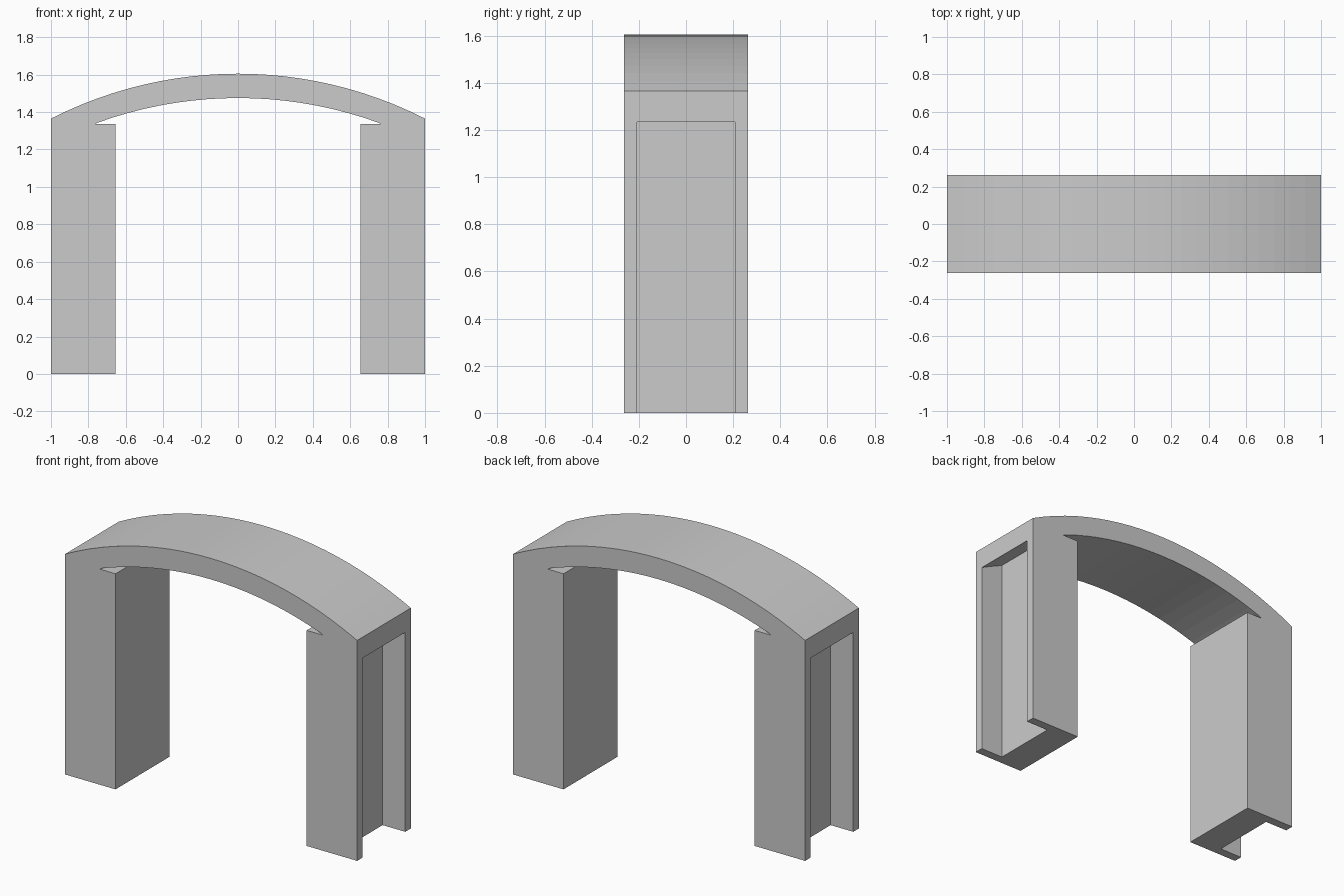
import bpy, bmesh
from math import sqrt

if "Cube" in bpy.data.objects:
    bpy.data.objects.remove(bpy.data.objects["Cube"])

R = 2.203          # radius of both arch curves
SEGMENTS = 24


def arc(x0, x1, crown, n):
    """Points along an arch curve whose highest point is at x = 0."""
    xs = [x0 + (x1 - x0) * i / n for i in range(n + 1)]
    return [(x, crown - R + sqrt(R * R - x * x)) for x in xs]


def prism(name, profile, y0, y1):
    """Extrude an x-z profile from y0 to y1."""
    bm = bmesh.new()
    face = bm.faces.new([bm.verts.new((x, y0, z)) for x, z in profile])
    ext = bmesh.ops.extrude_face_region(bm, geom=[face])
    verts = [v for v in ext["geom"] if isinstance(v, bmesh.types.BMVert)]
    bmesh.ops.translate(bm, verts=verts, vec=(0, y1 - y0, 0))
    bmesh.ops.recalc_face_normals(bm, faces=bm.faces)
    mesh = bpy.data.meshes.new(name)
    bm.to_mesh(mesh)
    bm.free()
    obj = bpy.data.objects.new(name, mesh)
    bpy.context.collection.objects.link(obj)
    return obj


# Arch and both legs as one solid outline
outline = [(-1, 0)] + arc(-1, 1, 1.605, SEGMENTS) + [(1, 0), (0.655, 0), (0.655, 1.335)]
outline += [(0.765, 1.335)] + arc(0.75, -0.75, 1.475, SEGMENTS - 6) + [(-0.765, 1.335)]
outline += [(-0.655, 1.335), (-0.655, 0)]
frame = prism("arched_frame", outline, -0.263, 0.263)

# Channels in the outer leg faces, with roofs that follow the arch underside
for side, label in ((1, "right"), (-1, "left")):
    channel = [(0.845, -0.1)] + arc(0.845, 1.05, 1.475, 4) + [(1.05, -0.1)]
    cutter = prism(label + "_channel_cutter", [(side * x, z) for x, z in channel], -0.208, 0.208)
    cutter.hide_render = True
    cutter.display_type = 'WIRE'
    cut = frame.modifiers.new(label + "_channel", 'BOOLEAN')
    cut.operation = 'DIFFERENCE'
    cut.solver = 'EXACT'
    cut.object = cutter
